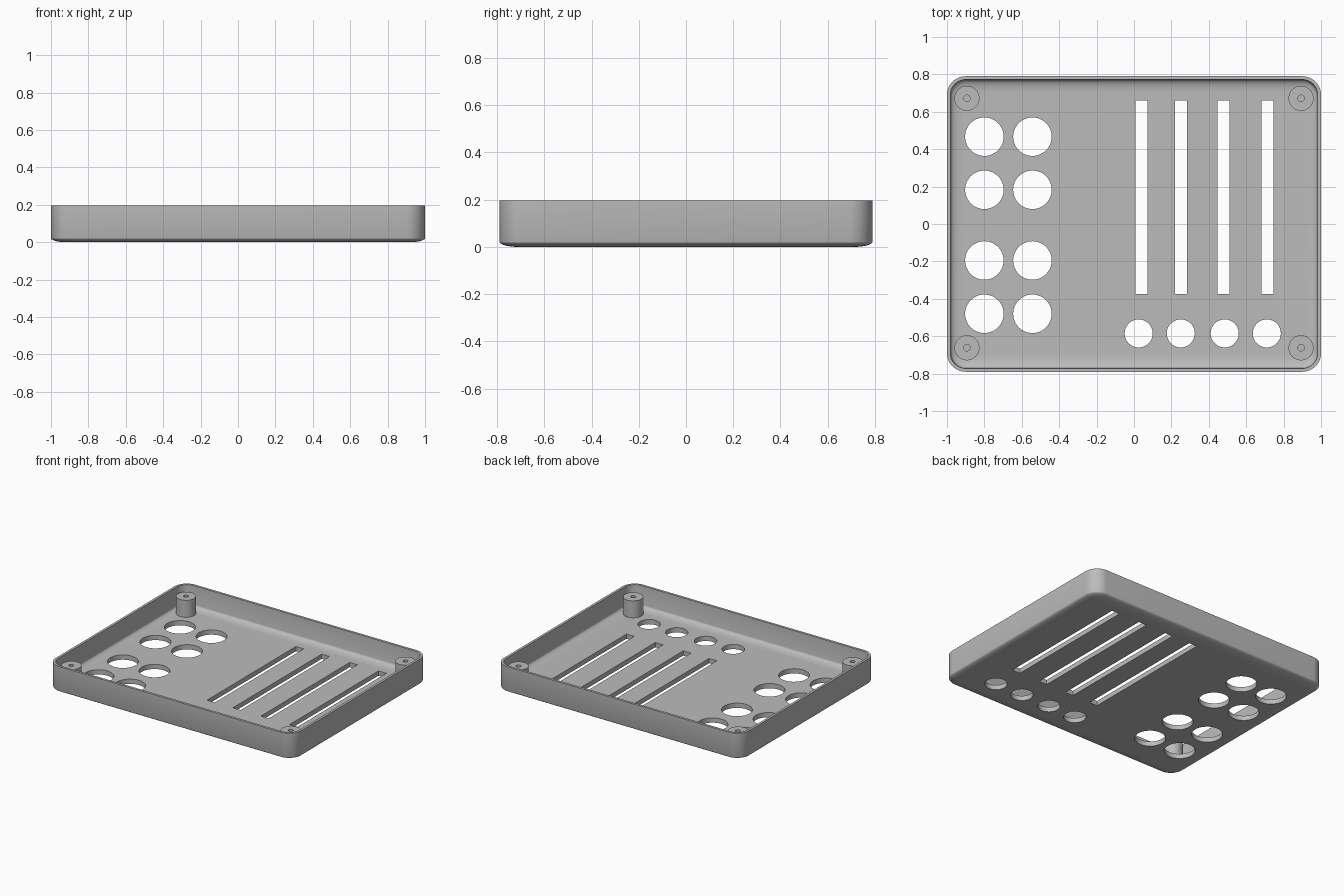
import bpy, bmesh, math

if "Cube" in bpy.data.objects:
    bpy.data.objects.remove(bpy.data.objects["Cube"], do_unlink=True)

HALF_X, HALF_Y, HEIGHT, CORNER = 1.0, 0.79, 0.197, 0.1
FLOOR, POST_TOP = 0.035, 0.16

grey = bpy.data.materials.new("plain grey")
grey.use_nodes = True
grey.diffuse_color = (0.5, 0.5, 0.5, 1)
grey.node_tree.nodes["Principled BSDF"].inputs["Base Color"].default_value = (0.5, 0.5, 0.5, 1)


def make_object(name, bm):
    bmesh.ops.recalc_face_normals(bm, faces=bm.faces)
    mesh = bpy.data.meshes.new(name)
    bm.to_mesh(mesh)
    bm.free()
    mesh.materials.append(grey)
    obj = bpy.data.objects.new(name, mesh)
    bpy.context.collection.objects.link(obj)
    return obj


def select_only(obj):
    bpy.ops.object.select_all(action='DESELECT')
    obj.select_set(True)
    bpy.context.view_layer.objects.active = obj


def loft(rings):
    """Skin a stack of equal point rings and cap both ends."""
    bm = bmesh.new()
    loops = [[bm.verts.new(p) for p in ring] for ring in rings]
    n = len(loops[0])
    for a, b in zip(loops, loops[1:]):
        for i in range(n):
            j = (i + 1) % n
            bm.faces.new((a[i], a[j], b[j], b[i]))
    bm.faces.new(loops[0])
    bm.faces.new(loops[-1])
    return bm


def rounded_ring(inset, z, steps=12):
    """Rounded rectangle, moved inwards from the outer wall."""
    r = max(CORNER - inset, 0.015)
    points = []
    for quarter, (sx, sy) in enumerate(((1, 1), (-1, 1), (-1, -1), (1, -1))):
        for k in range(steps + 1):
            a = (quarter + k / steps) * math.pi / 2
            points.append((sx * (HALF_X - inset - r) + r * math.cos(a),
                           sy * (HALF_Y - inset - r) + r * math.sin(a), z))
    return points


def circle_ring(x, y, r, z, n=48):
    return [(x + r * math.cos(math.tau * i / n), y + r * math.sin(math.tau * i / n), z)
            for i in range(n)]


def fillet(inset, width, base, rise, steps=8):
    """Shallow elliptical rounding from floor level up to the wall."""
    angles = [math.pi / 2 * k / steps for k in range(steps + 1)]
    return [(inset + width * (1 - math.sin(a)), base + rise * (1 - math.cos(a))) for a in angles]


# Tray shell: outside from the bottom up, over the rim, down to the floor
outside = fillet(0, 0.08, 0, 0.022) + [(0, HEIGHT)]
inside = [(0.018, HEIGHT)] + fillet(0.022, 0.07, FLOOR, 0.025)[::-1]
tray = make_object("tray", loft([rounded_ring(d, z) for d, z in outside + inside]))

# Round openings and long slots cut through the floor
cutters = []
holes = [(x, y, 0.103) for x in (-0.8, -0.543) for y in (0.467, 0.183, -0.195, -0.48)]
holes += [(x, -0.585, 0.075) for x in (0.025, 0.25, 0.485, 0.71)]
for x, y, r in holes:
    cutters.append(make_object("hole_cutter", loft([circle_ring(x, y, r, z) for z in (-0.1, 0.1)])))
for x in (0.041, 0.251, 0.479, 0.713):
    corners = ((-1, -0.373), (1, -0.373), (1, 0.66), (-1, 0.66))
    cutters.append(make_object("slot_cutter", loft(
        [[(x + 0.032 * s, y, z) for s, y in corners] for z in (-0.1, 0.1)])))
for cutter in cutters:
    cutter.hide_render = True
    select_only(tray)
    cut = tray.modifiers.new("opening", 'BOOLEAN')
    cut.operation, cut.solver, cut.object = 'DIFFERENCE', 'EXACT', cutter
    bpy.ops.object.modifier_apply(modifier=cut.name)
    bpy.data.objects.remove(cutter, do_unlink=True)

# Corner screw posts with blind pilot holes
parts = [tray]
profile = ((0.067, 0.025), (0.067, POST_TOP), (0.017, POST_TOP), (0.017, 0.045))
for side, x in (("left", 0.893), ("right", -0.893)):
    for end, y in (("back", 0.672), ("front", -0.662)):
        parts.append(make_object(f"{end}_{side}_screw_post",
                                 loft([circle_ring(x, y, r, z) for r, z in profile])))

for part in parts:
    select_only(part)
    bpy.ops.object.shade_smooth_by_angle(angle=math.radians(35))
